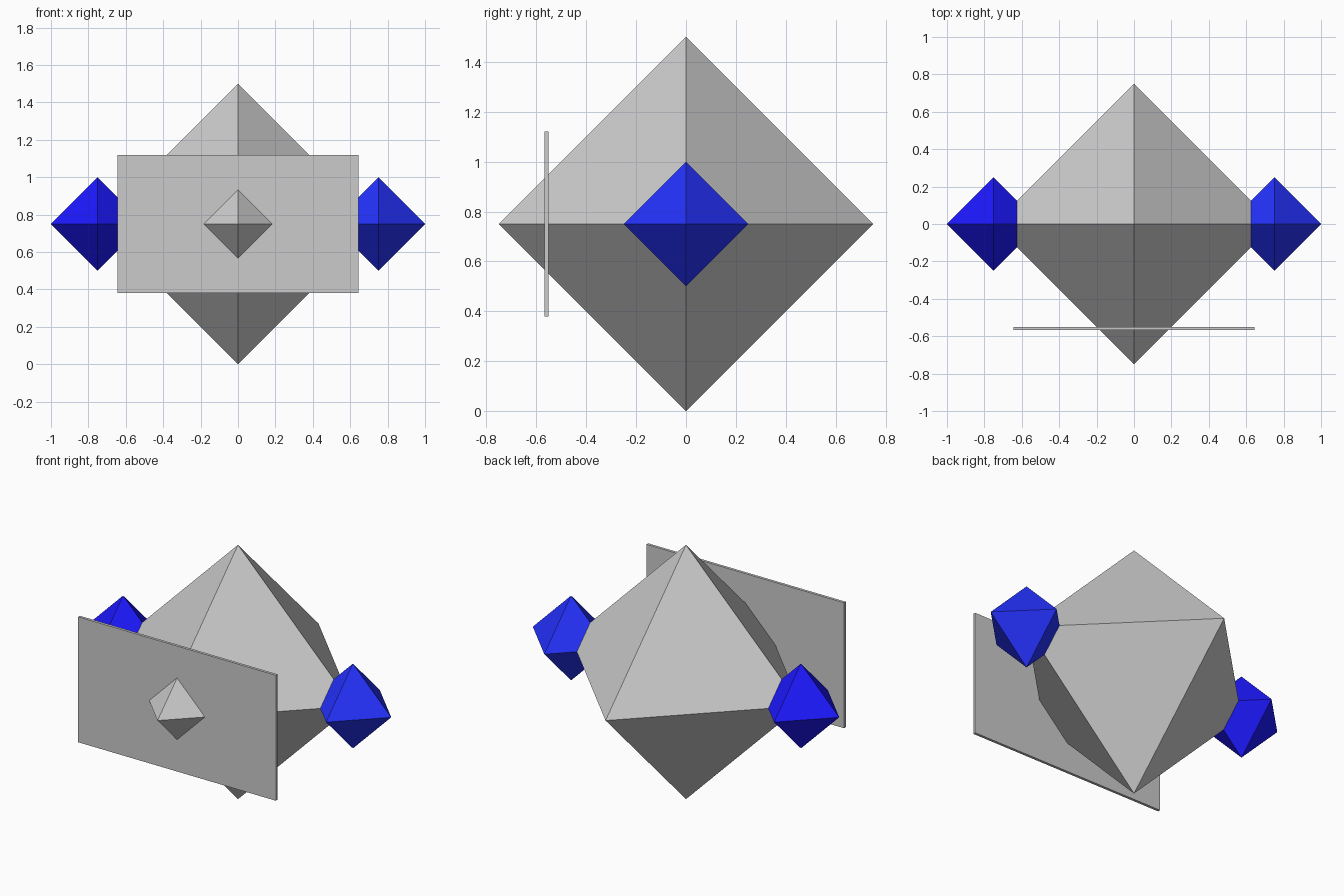
import bpy, bmesh

if "Cube" in bpy.data.objects:
    bpy.data.objects.remove(bpy.data.objects["Cube"])

CENTRE_Z = 0.75


def make_object(name, bm, location):
    mesh = bpy.data.meshes.new(name)
    bm.to_mesh(mesh)
    bm.free()
    obj = bpy.data.objects.new(name, mesh)
    obj.location = location
    bpy.context.collection.objects.link(obj)
    return obj


def octahedron(name, radius, location, color=None):
    # Hull around the two tips on each axis
    bm = bmesh.new()
    for axis in range(3):
        for sign in (-1, 1):
            co = [0, 0, 0]
            co[axis] = sign * radius
            bm.verts.new(co)
    bmesh.ops.convex_hull(bm, input=bm.verts)
    bmesh.ops.recalc_face_normals(bm, faces=bm.faces)
    obj = make_object(name, bm, location)
    if color:
        mat = bpy.data.materials.new(name + "_blue")
        mat.diffuse_color = (*color, 1)
        mat.use_nodes = True
        mat.node_tree.nodes["Principled BSDF"].inputs["Base Color"].default_value = mat.diffuse_color
        obj.data.materials.append(mat)
    return obj


# Large central body
octahedron("body", 0.75, (0, 0, CENTRE_Z))

# Small side crystals, each in its own blue
for side, x, color in (("left", -0.75, (0.012, 0.009, 1.0)),
                       ("right", 0.75, (0.018, 0.031, 0.98))):
    octahedron("side_crystal_" + side, 0.25, (x, 0, CENTRE_Z), color)

# Thin front plate pierced by the body's front tip
bm = bmesh.new()
bmesh.ops.create_cube(bm, size=1)
bmesh.ops.scale(bm, vec=(1.29, 0.016, 0.74), verts=bm.verts)
make_object("front_plate", bm, (0, -0.56, CENTRE_Z))
